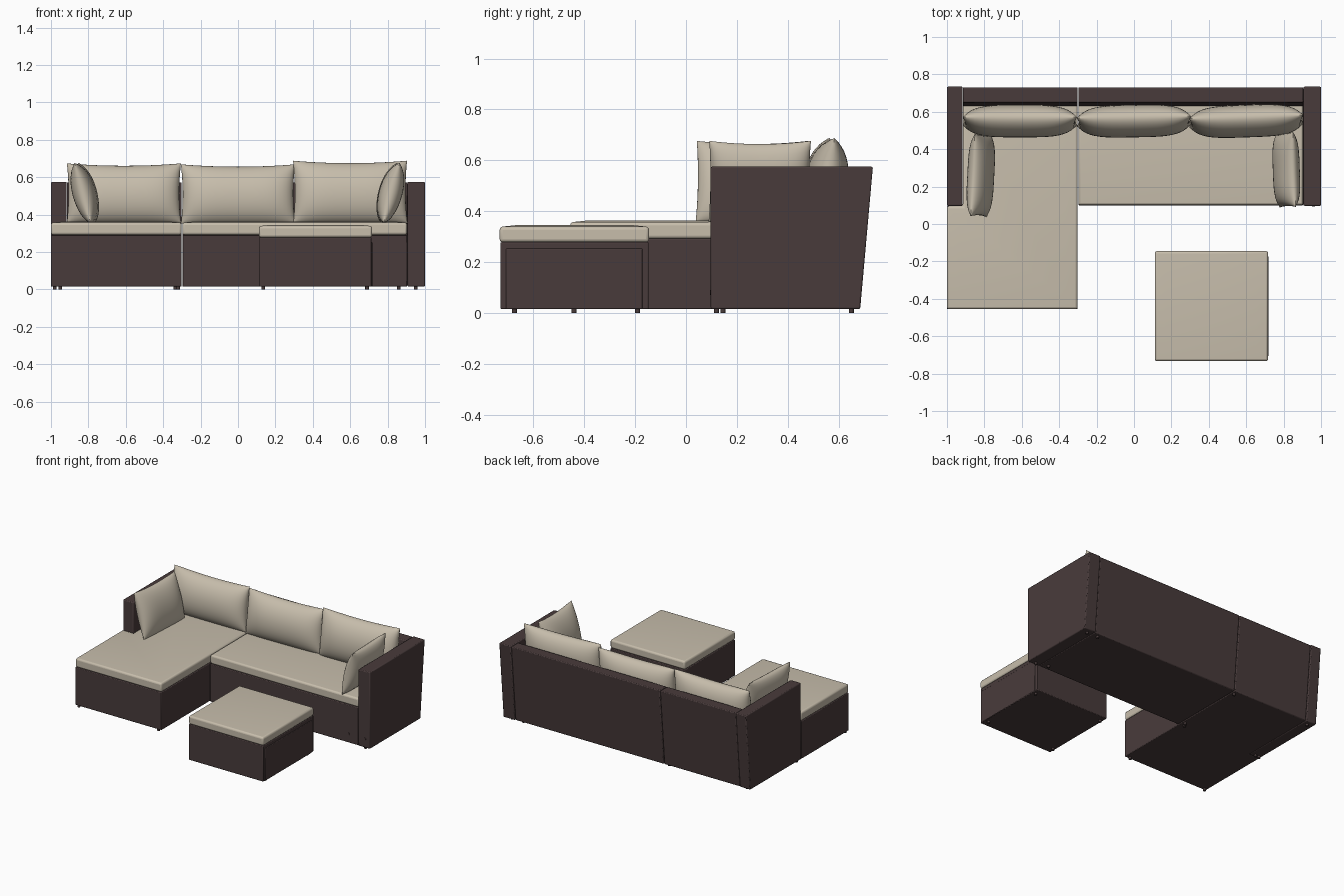
import bpy, bmesh, math
from mathutils import Vector

cube = bpy.data.objects.get("Cube")
if cube:
    bpy.data.objects.remove(cube, do_unlink=True)


def material(name, rgb):
    m = bpy.data.materials.new(name)
    m.use_nodes = True
    m.diffuse_color = (*rgb, 1)
    m.node_tree.nodes["Principled BSDF"].inputs["Base Color"].default_value = (*rgb, 1)
    return m


WICKER = material("dark brown wicker", (0.066, 0.044, 0.044))
FABRIC = material("beige fabric", (0.57, 0.51, 0.41))


def finish(name, bm, mat, bevel=0, segments=2):
    bmesh.ops.recalc_face_normals(bm, faces=bm.faces)
    mesh = bpy.data.meshes.new(name)
    bm.to_mesh(mesh)
    bm.free()
    mesh.materials.append(mat)
    ob = bpy.data.objects.new(name, mesh)
    bpy.context.collection.objects.link(ob)
    if bevel:
        mod = ob.modifiers.new("soft edges", "BEVEL")
        mod.width, mod.segments, mod.limit_method = bevel, segments, "ANGLE"
    bpy.ops.object.select_all(action="DESELECT")
    ob.select_set(True)
    bpy.context.view_layer.objects.active = ob
    bpy.ops.object.shade_smooth_by_angle(angle=math.radians(40))
    return ob


def prism(points, offset):
    """Extrude a closed outline along an offset vector."""
    bm = bmesh.new()
    face = bm.faces.new([bm.verts.new(p) for p in points])
    ext = bmesh.ops.extrude_face_region(bm, geom=[face])["geom"]
    bmesh.ops.translate(bm, vec=offset,
                        verts=[v for v in ext if isinstance(v, bmesh.types.BMVert)])
    return bm


def rect(x0, x1, y0, y1):
    return [(x0, y0), (x1, y0), (x1, y1), (x0, y1)]


def base(name, outline, z0, z1):
    pts = [(x, y, z0) for x, y in outline]
    return finish(name, prism(pts, Vector((0, 0, z1 - z0))), WICKER, 0.005)


def side_panel(name, x0, x1, profile):
    pts = [(x0, y, z) for y, z in profile]
    return finish(name, prism(pts, Vector((x1 - x0, 0, 0))), WICKER, 0.006)


def seat_cushion(name, outline, z0, z1):
    """Slab with rounded rims and a gently crowned top."""
    bm = prism([(x, y, z0) for x, y in outline], Vector((0, 0, z1 - z0)))
    bm.normal_update()
    top = [f for f in bm.faces if f.calc_center_median().z > z1 - 0.001]
    bmesh.ops.inset_region(bm, faces=top, thickness=0.09, depth=0)
    for v in top[0].verts:
        v.co.z += 0.007
    return finish(name, bm, FABRIC, 0.012, 3)


def pillow(name, centre, size, tilt, turn):
    """Two puffed sheets joined at the seam, with flared corners."""
    w, t, h = size
    bm = bmesh.new()
    for side in (-1, 1):
        grid = bmesh.ops.create_grid(bm, x_segments=24, y_segments=18, size=1)
        for v in grid["verts"]:
            u = math.sin(v.co.x * math.pi / 2)
            k = math.sin(v.co.y * math.pi / 2)
            puff = math.sqrt(max(0, 1 - u ** 4)) * max(0, 1 - k * k) ** 0.55
            v.co = (u * w / 2 * (1 - 0.03 * (1 - k * k)),
                    side * t / 2 * puff,
                    k * h / 2 * (1 - 0.08 * (1 - u * u) * (k > 0)))
    bmesh.ops.remove_doubles(bm, verts=bm.verts, dist=0.0005)
    ob = finish(name, bm, FABRIC)
    ob.location = centre
    ob.rotation_euler = (math.radians(-tilt), 0, math.radians(turn))
    return ob


FLOOR = 0.015

# Arms and sloping backs
arm = [(0.097, FLOOR), (0.685, FLOOR), (0.735, 0.575), (0.097, 0.575)]
back = [(0.60, FLOOR), (0.681, FLOOR), (0.731, 0.572), (0.65, 0.572)]
side_panel("left_arm", 0.906, 1.0, arm)
side_panel("right_arm", -1.0, -0.916, arm)
side_panel("main_back", -0.298, 0.905, back)
side_panel("chaise_back", -0.915, -0.301, back)

# Wicker bases
chaise = [(-1, -0.455), (-0.302, -0.455), (-0.302, 0.64), (-0.915, 0.64),
          (-0.915, 0.096), (-1, 0.096)]
base("main_base", rect(-0.298, 0.905, 0.1, 0.64), FLOOR, 0.292)
base("chaise_base", chaise, FLOOR, 0.292)
base("ottoman_base", rect(0.112, 0.715, -0.73, -0.147), FLOOR, 0.278)
side_panel("ottoman_side_plate", 0.710, 0.718,
           [(-0.708, FLOOR), (-0.17, FLOOR), (-0.17, 0.253), (-0.708, 0.253)])

# Seat cushions
seat_cushion("main_cushion", rect(-0.298, 0.904, 0.101, 0.64), 0.292, 0.356)
seat_cushion("chaise_cushion", chaise, 0.292, 0.356)
seat_cushion("ottoman_cushion", rect(0.112, 0.717, -0.733, -0.145), 0.278, 0.338)

# Loose pillows
for i, (x, z, h, turn) in enumerate([(-0.61, 0.515, 0.32, 0), (0.0, 0.51, 0.32, 1),
                                     (0.6, 0.522, 0.335, 2)]):
    pillow(f"back_pillow_{i + 1}", (x, 0.55, z), (0.61, 0.17, h), 8, turn)
pillow("right_side_pillow", (-0.82, 0.26, 0.517), (0.44, 0.125, 0.33), 15, 87)
pillow("left_side_pillow", (0.815, 0.29, 0.517), (0.40, 0.125, 0.33), 15, -88)


def disc(name, centre, radius, depth, turn=0):
    bm = bmesh.new()
    bmesh.ops.create_cone(bm, cap_ends=True, segments=12, radius1=radius,
                          radius2=radius, depth=depth)
    ob = finish(name, bm, WICKER)
    ob.location = centre
    ob.rotation_euler.x = turn


# Small feet under every section
feet = {"ottoman": ((0.135, 0.69), (-0.675, -0.19)),
        "chaise": ((-0.98, -0.335), (-0.44, 0.12)),
        "main": ((-0.32, 0.86), (0.145, 0.65)),
        "arm": ((-0.95, 0.95), (0.12, 0.65))}
for part, (xs, ys) in feet.items():
    for x in xs:
        for y in ys:
            disc(f"{part}_foot", (x, y, 0.01), 0.01, 0.02)

# Bolt caps on the front
for x, y in ((0.825, 0.1), (0.96, 0.097)):
    disc("bolt_cap", (x, y, 0.08), 0.009, 0.006, math.pi / 2)
